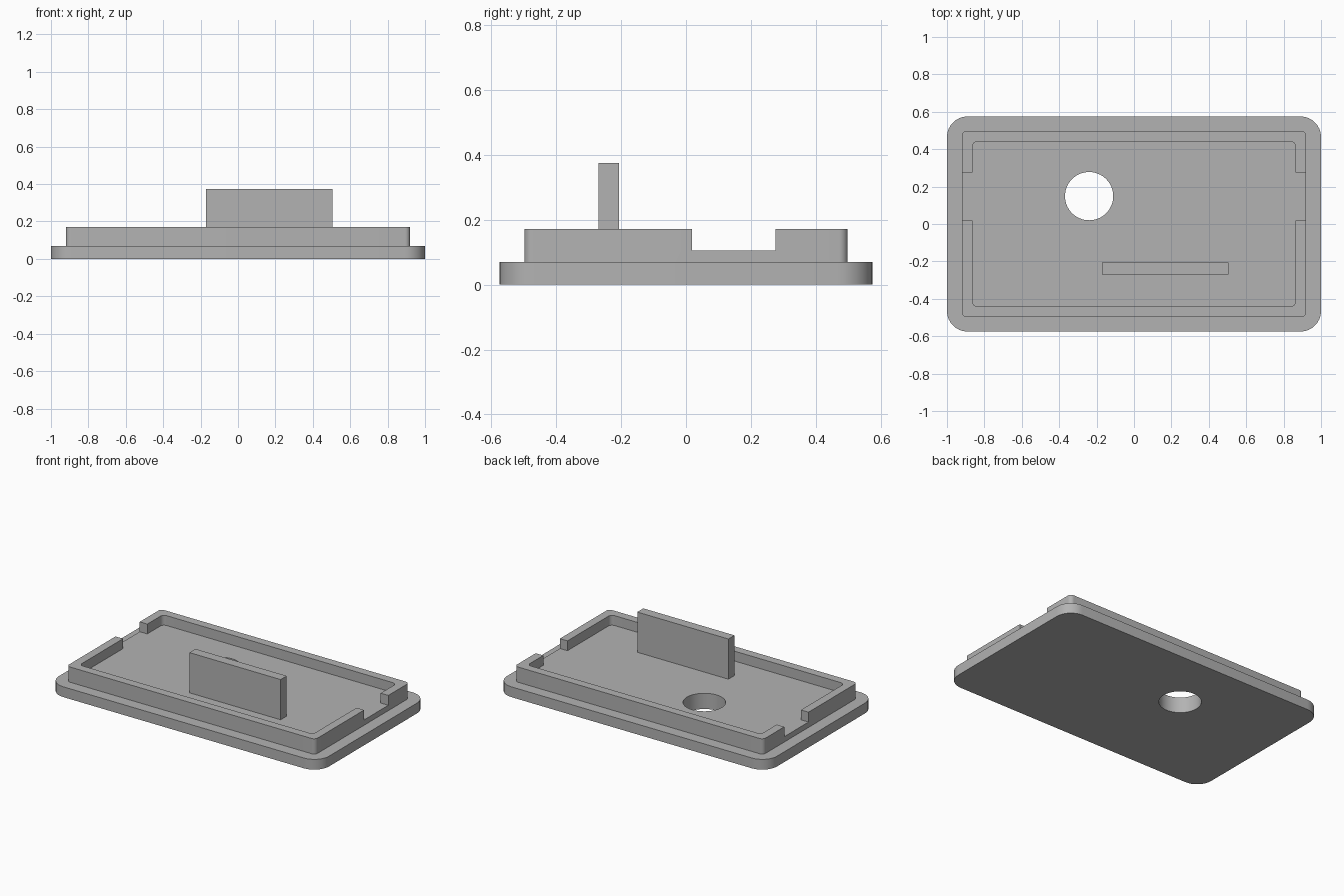
import bpy
import math

cube = bpy.data.objects.get("Cube")
if cube:
    bpy.data.objects.remove(cube, do_unlink=True)

# Single grey plastic
grey = bpy.data.materials.new("grey_plastic")
grey.use_nodes = True
colour = (0.45, 0.45, 0.45, 1)
grey.diffuse_color = colour
grey.node_tree.nodes["Principled BSDF"].inputs["Base Color"].default_value = colour


def rounded_outline(hx, hy, r, steps=8):
    """Counter-clockwise rectangle outline with rounded corners."""
    points = []
    for i, (sx, sy) in enumerate([(1, 1), (-1, 1), (-1, -1), (1, -1)]):
        for k in range(steps + 1):
            a = math.pi / 2 * (i + k / steps)
            points.append((sx * (hx - r) + r * math.cos(a),
                           sy * (hy - r) + r * math.sin(a)))
    return points


def box_outline(x0, x1, y0, y1):
    return [(x0, y0), (x1, y0), (x1, y1), (x0, y1)]


def circle_outline(cx, cy, r, sides=64):
    return [(cx + r * math.cos(2 * math.pi * k / sides),
             cy + r * math.sin(2 * math.pi * k / sides)) for k in range(sides)]


def prism(name, outline, z0, z1):
    n = len(outline)
    verts = [(x, y, z) for z in (z0, z1) for x, y in outline]
    faces = [list(range(n))[::-1], list(range(n, 2 * n))]
    faces += [[i, (i + 1) % n, n + (i + 1) % n, n + i] for i in range(n)]
    mesh = bpy.data.meshes.new(name)
    mesh.from_pydata(verts, [], faces)
    mesh.materials.append(grey)
    obj = bpy.data.objects.new(name, mesh)
    bpy.context.scene.collection.objects.link(obj)
    return obj


def combine(body, other, operation):
    """Apply a boolean and discard the helper."""
    mod = body.modifiers.new(operation, "BOOLEAN")
    mod.operation = operation
    mod.solver = "EXACT"
    mod.object = other
    bpy.context.view_layer.objects.active = body
    bpy.ops.object.modifier_apply(modifier=mod.name)
    bpy.data.objects.remove(other, do_unlink=True)


FLOOR = 0.105

# Base plate with a raised locating rim
lid = prism("lid_with_rim", rounded_outline(1, 0.575, 0.11), 0, 0.069)
combine(lid, prism("plug", rounded_outline(0.92, 0.498, 0.027), 0.03, 0.171), "UNION")

# Pocket inside the rim, side notches and round through hole
combine(lid, prism("pocket", rounded_outline(0.864, 0.441, 0.027), FLOOR, 0.3), "DIFFERENCE")
combine(lid, prism("notch", box_outline(-1.2, 1.2, 0.019, 0.275), FLOOR, 0.3), "DIFFERENCE")
combine(lid, prism("hole", circle_outline(-0.24, 0.149, 0.129), -0.1, 0.3), "DIFFERENCE")

# Upright fin
combine(lid, prism("fin", box_outline(-0.17, 0.505, -0.27, -0.206), 0.09, 0.374), "UNION")

# Smooth round corners and hole, keep hard edges
bpy.ops.object.select_all(action="DESELECT")
lid.select_set(True)
bpy.context.view_layer.objects.active = lid
bpy.ops.object.shade_smooth_by_angle(angle=math.radians(30))
